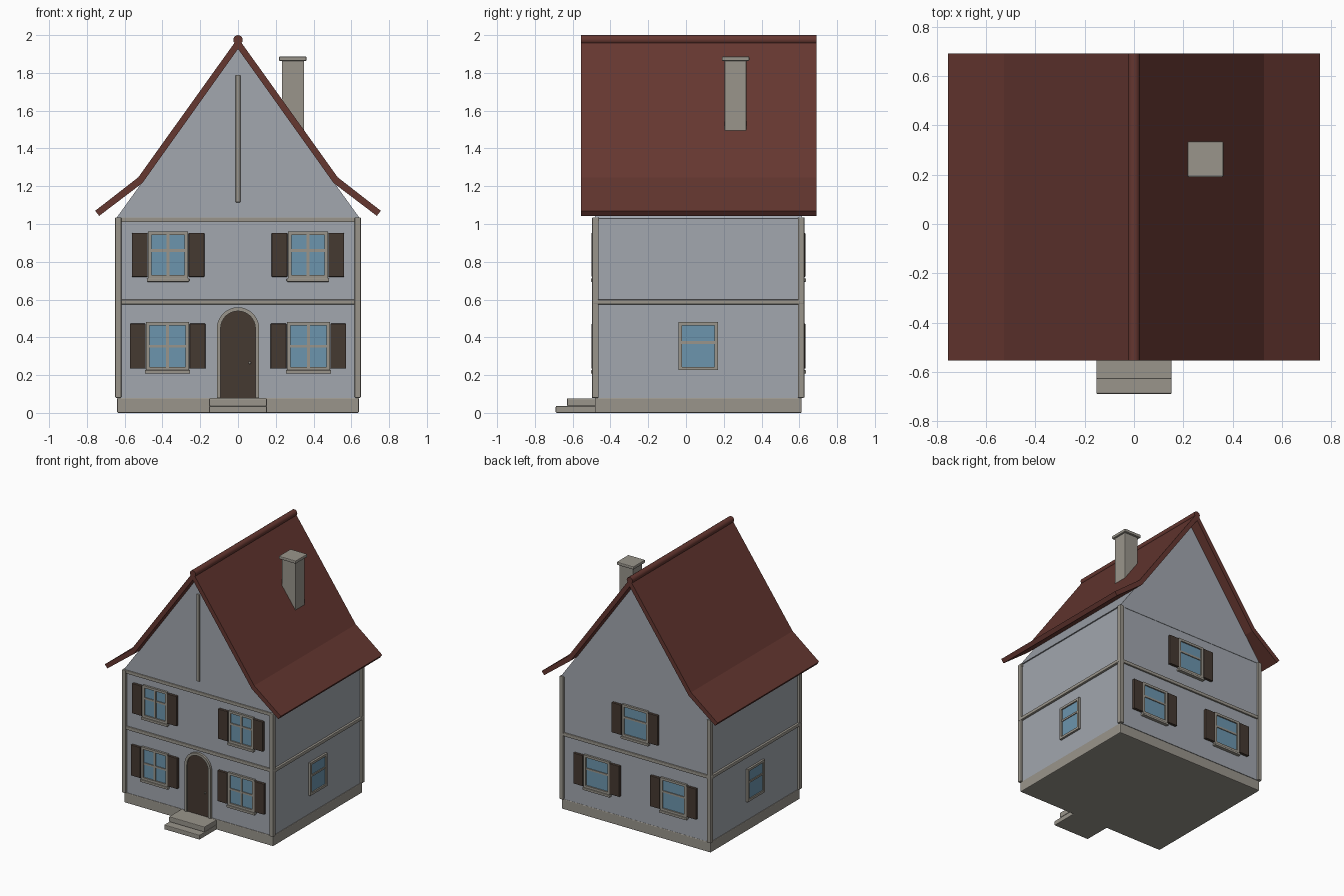
import bpy, bmesh
from math import pi, cos, sin
from mathutils import Matrix, Vector

if "Cube" in bpy.data.objects:
    bpy.data.objects.remove(bpy.data.objects["Cube"])


def material(name, rgb):
    m = bpy.data.materials.new(name)
    m.diffuse_color = (*rgb, 1)
    m.use_nodes = True
    m.node_tree.nodes["Principled BSDF"].inputs["Base Color"].default_value = m.diffuse_color
    return m


WALL = material("wall_paint", (0.36, 0.385, 0.425))
STONE = material("stone", (0.32, 0.30, 0.26))
ROOF = material("roof_tile", (0.13, 0.038, 0.03))
WOOD = material("dark_wood", (0.06, 0.041, 0.031))
GLASS = material("glass", (0.15, 0.30, 0.42))


def finish(bm, name, mat, xf=None, bevel=0):
    if xf:
        bm.transform(xf)
    bmesh.ops.recalc_face_normals(bm, faces=bm.faces)
    me = bpy.data.meshes.new(name)
    bm.to_mesh(me)
    bm.free()
    me.materials.append(mat)
    ob = bpy.data.objects.new(name, me)
    bpy.context.collection.objects.link(ob)
    if bevel:
        mod = ob.modifiers.new("edge", 'BEVEL')
        mod.width = bevel
        mod.segments = 2
        mod.limit_method = 'ANGLE'
    return ob


def boxes(name, mat, items, xf=None, bevel=0):
    """One object from boxes given as (x0, x1, y0, y1, z0, z1)."""
    bm = bmesh.new()
    for x0, x1, y0, y1, z0, z1 in items:
        mid = Vector((x0 + x1, y0 + y1, z0 + z1)) / 2
        size = Matrix.Diagonal((x1 - x0, y1 - y0, z1 - z0, 1))
        bmesh.ops.create_cube(bm, size=1, matrix=Matrix.Translation(mid) @ size)
    return finish(bm, name, mat, xf, bevel)


def prism(name, mat, pts, y0, y1, bevel=0):
    """Extrude an x-z outline along y."""
    bm = bmesh.new()
    f = bm.faces.new([bm.verts.new((x, y0, z)) for x, z in pts])
    r = bmesh.ops.extrude_face_region(bm, geom=[f])
    verts = [v for v in r['geom'] if isinstance(v, bmesh.types.BMVert)]
    bmesh.ops.translate(bm, verts=verts, vec=(0, y1 - y0, 0))
    return finish(bm, name, mat, None, bevel)


def mirrored(pts):
    """Right-hand half outline, first point at x = 0, closed on the left."""
    return pts + [(-x, z) for x, z in reversed(pts) if x > 0]


FRONT, BACK, SIDE = -0.48, 0.612, 0.635

# Foundation and steps
boxes("foundation", STONE, [(-0.64, 0.64, -0.483, 0.612, 0, 0.08)], bevel=0.006)
boxes("lower_step", STONE, [(-0.153, 0.153, -0.69, -0.47, 0, 0.036)], bevel=0.005)
boxes("upper_step", STONE, [(-0.153, 0.153, -0.63, -0.47, 0.036, 0.077)], bevel=0.005)

# Walls and gable
boxes("walls", WALL, [(-SIDE, SIDE, FRONT, BACK, 0.08, 1.03)])
prism("gable", WALL, [(0.645, 1.03), (0.512, 1.215), (0, 1.94), (-0.512, 1.215), (-0.645, 1.03)],
      FRONT - 0.003, BACK + 0.003)

# Timber-style trim
boxes("corner_posts", STONE,
      [(x, x + 0.032, y, y + 0.034, 0.08, 1.035) for x in (-0.65, 0.618) for y in (-0.497, 0.593)],
      bevel=0.004)
boxes("floor_band", STONE, [(-0.652, 0.652, FRONT - 0.012, BACK + 0.012, 0.574, 0.6)], bevel=0.005)
boxes("front_top_band", STONE, [(-0.645, 0.645, FRONT - 0.012, FRONT + 0.02, 1.01, 1.035)], bevel=0.004)
boxes("gable_post", STONE, [(-0.012, 0.012, FRONT - 0.014, FRONT + 0.01, 1.115, 1.79)], bevel=0.003)

# Roof with flared eaves
roof_outer = [(0, 1.985), (0.528, 1.247), (0.756, 1.07)]
roof_inner = [(0.735, 1.043), (0.507, 1.216), (0, 1.927)]
half = roof_outer + roof_inner
for name, s in (("roof_right", 1), ("roof_left", -1)):
    prism(name, ROOF, [(s * x, z) for x, z in half], -0.555, 0.692)

# Ridge cap
bm = bmesh.new()
bmesh.ops.create_cone(bm, cap_ends=True, segments=16, radius1=0.025, radius2=0.025, depth=1.247,
                      matrix=Matrix.Translation((0, 0.0685, 1.975)) @ Matrix.Rotation(pi / 2, 4, 'X'))
ridge = finish(bm, "ridge_cap", ROOF)
bpy.context.view_layer.objects.active = ridge
ridge.select_set(True)
bpy.ops.object.shade_smooth_by_angle()

# Chimney
boxes("chimney", STONE, [(0.233, 0.35, 0.205, 0.319, 1.46, 1.87)], bevel=0.003)
boxes("chimney_cap", STONE, [(0.217, 0.363, 0.19, 0.335, 1.863, 1.887)], bevel=0.006)

# Arched door and surround
R, CZ, N = 0.092, 0.447, 16


def arch(r):
    return [(r, 0.08)] + [(r * cos(i * pi / N), CZ + r * sin(i * pi / N)) for i in range(N + 1)] + [(-r, 0.08)]


prism("door", WOOD, arch(R + 0.002), FRONT - 0.008, FRONT + 0.02)
prism("door_surround", STONE, arch(R + 0.02) + arch(R)[::-1], FRONT - 0.018, FRONT + 0.02)
bm = bmesh.new()
bmesh.ops.create_uvsphere(bm, u_segments=10, v_segments=6, radius=0.007,
                          matrix=Matrix.Translation((0.062, FRONT - 0.013, 0.265)))
finish(bm, "door_knob", STONE)


def window(name, xf, u, hw, z0, z1, bar, cross=False, shutters=True):
    """Window on a wall; local x runs along the wall, -y points outwards."""
    a, b, t = u - hw, u + hw, 0.018
    boxes(name + "_glass", GLASS, [(a + 0.005, b - 0.005, -0.006, 0.01, z0 + 0.005, z1 - 0.005)], xf)
    out = -0.016
    boxes(name + "_frame", STONE, [(a, a + t, out, 0.01, z0, z1), (b - t, b, out, 0.01, z0, z1),
                                   (a + t, b - t, out, 0.01, z0, z0 + t),
                                   (a + t, b - t, out, 0.01, z1 - t, z1)], xf)
    bars = [(a + t, b - t, -0.012, 0.01, bar - 0.007, bar + 0.007)]
    if cross:
        bars.append((u - 0.008, u + 0.008, -0.013, 0.01, z0 + t, z1 - t))
    boxes(name + "_bars", STONE, bars, xf)
    if shutters:
        boxes(name + "_sill", STONE, [(a - 0.006, b + 0.006, -0.024, 0.01, z0 - 0.018, z0)], xf, 0.004)
        boxes(name + "_shutters", WOOD, [(a - 0.086, a - 0.003, -0.02, 0.01, z0 + 0.008, z1 - 0.008),
                                         (b + 0.003, b + 0.086, -0.02, 0.01, z0 + 0.008, z1 - 0.008)],
              xf, 0.003)


def facing(x, y, angle):
    return Matrix.Translation((x, y, 0)) @ Matrix.Rotation(angle, 4, 'Z')


# Windows on all four walls
front, back = facing(0, FRONT, 0), facing(0, BACK, pi)
right, left = facing(SIDE, 0, pi / 2), facing(-SIDE, 0, -pi / 2)
for tag, s in (("left", -1), ("right", 1)):
    window("front_upper_" + tag, front, s * 0.37, 0.106, 0.712, 0.96, 0.86, cross=True)
    window("front_lower_" + tag, front, s * 0.373, 0.114, 0.226, 0.48, 0.352, cross=True)
    window("back_lower_" + tag, back, s * 0.33, 0.112, 0.226, 0.48, 0.373)
window("back_upper", back, 0, 0.112, 0.712, 0.96, 0.86)
window("right_side", right, 0.065, 0.105, 0.226, 0.48, 0.373, shutters=False)
window("left_side", left, -0.065, 0.105, 0.226, 0.48, 0.373, shutters=False)
